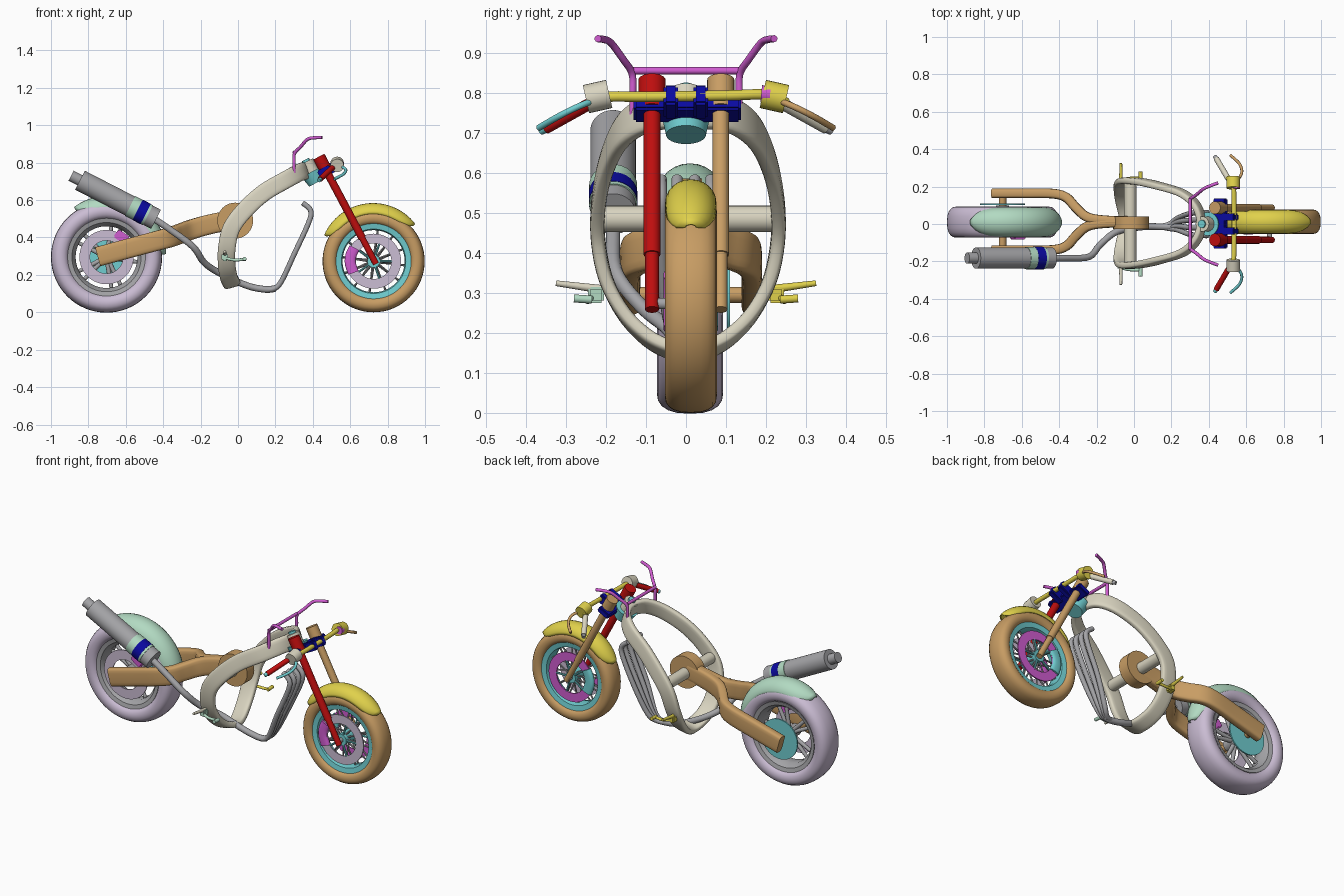
import bpy, bmesh, math
from mathutils import Vector, Matrix

if "Cube" in bpy.data.objects:
    bpy.data.objects.remove(bpy.data.objects["Cube"])

def lin(c):
    c /= 255
    return c / 12.92 if c <= 0.04045 else ((c + 0.055) / 1.055) ** 2.4

MATS = {}
for n, rgb in dict(tan=(200, 157, 100), lavender=(203, 189, 212), beige=(217, 212, 192), gray=(164, 164, 167),
                   red=(190, 14, 14), blue=(10, 10, 160), cyan=(112, 205, 208), mint=(178, 218, 194),
                   yellow=(224, 209, 75), magenta=(208, 92, 208)).items():
    MATS[n] = bpy.data.materials.new(n)
    MATS[n].diffuse_color = (*[lin(c) for c in rgb], 1)

def finish(name, bm, mat, angle=40):
    bmesh.ops.recalc_face_normals(bm, faces=bm.faces)
    me = bpy.data.meshes.new(name)
    bm.to_mesh(me)
    bm.free()
    me.shade_smooth()
    me.set_sharp_from_angle(angle=math.radians(angle))
    me.materials.append(MATS[mat])
    ob = bpy.data.objects.new(name, me)
    bpy.context.collection.objects.link(ob)
    return ob

def skin(bm, rings, wrap, loop=True):
    """Join successive rings of vertices with quads."""
    rows = [[bm.verts.new(p) for p in r] for r in rings]
    n, m = len(rows), len(rows[0])
    for i in range(n if wrap else n - 1):
        for j in range(m if loop else m - 1):
            a, b = rows[i], rows[(i + 1) % n]
            bm.faces.new((a[j], a[(j + 1) % m], b[(j + 1) % m], b[j]))
    return rows

def rod(name, p, q, r, mat, r2=None, segs=24):
    p, q = Vector(p), Vector(q)
    bm = bmesh.new()
    rot = (q - p).to_track_quat('Z', 'Y').to_matrix().to_4x4()
    bmesh.ops.create_cone(bm, cap_ends=True, segments=segs, radius1=r, radius2=r if r2 is None else r2,
                          depth=(q - p).length, matrix=Matrix.Translation((p + q) / 2) @ rot)
    return finish(name, bm, mat)

def box(name, c, size, mat, tilt=0, bevel=0.006):
    bm = bmesh.new()
    bmesh.ops.create_cube(bm, size=1, matrix=Matrix.Translation(c) @ Matrix.Rotation(tilt, 4, 'Y')
                          @ Matrix.Diagonal((*size, 1)))
    bmesh.ops.bevel(bm, geom=bm.edges[:], offset=bevel, segments=2, affect='EDGES')
    return finish(name, bm, mat)

def lathe(name, c, profile, mat, segs=64):
    """Spin a closed (radius, y) profile about a y axis through c."""
    bm = bmesh.new()
    skin(bm, [[(c[0] + r * math.cos(t), c[1] + y, c[2] + r * math.sin(t)) for r, y in profile]
              for t in (math.tau * i / segs for i in range(segs))], True)
    return finish(name, bm, mat)

def ring(name, c, r0, r1, y0, y1, mat):
    return lathe(name, c, [(r0, y0), (r1, y0), (r1, y1), (r0, y1)], mat)

def smooth_path(pts, closed, k=5):
    pts, out = [Vector(p) for p in pts], []
    n = len(pts)
    at = lambda i: pts[i % n] if closed else pts[max(0, min(n - 1, i))]
    for i in range(n if closed else n - 1):
        a, b, c, d = (at(i + j) for j in (-1, 0, 1, 2))
        for s in range(k):
            t = s / k
            out.append(0.5 * (2 * b + (c - a) * t + (2 * a - 5 * b + 4 * c - d) * t ** 2
                              + (3 * b - a - 3 * c + d) * t ** 3))
    return out if closed else out + [pts[-1]]

def sweep(name, pts, w, h, mat, up=None, closed=False, power=1.0, segs=12):
    """Sweep a (rounded) section; w lies along the up direction, h across it."""
    path = smooth_path(pts, closed)
    n, rings, a = len(path), [], Vector((0.31, 0.52, 0.8))
    for i, p in enumerate(path):
        nxt, prv = (path[(i + 1) % n], path[i - 1]) if closed else (path[min(i + 1, n - 1)], path[max(i - 1, 0)])
        T = (nxt - prv).normalized()
        a = up(p) if up else a
        a = (a - T * a.dot(T)).normalized()
        b = T.cross(a)
        sec = []
        for j in range(segs):
            t = math.tau * (j + 0.5) / segs
            c, s = math.cos(t), math.sin(t)
            sec.append(p + a * w * math.copysign(abs(c) ** power, c) + b * h * math.copysign(abs(s) ** power, s))
        rings.append(sec)
    bm = bmesh.new()
    rows = skin(bm, rings, closed)
    if not closed:
        bm.faces.new(rows[0])
        bm.faces.new(rows[-1])
    return finish(name, bm, mat, 45)

def tube(name, pts, r, mat):
    return sweep(name, pts, r, r, mat)

def tyre(name, c, R, rin, hw, mat):
    mid, half = (R + rin) / 2, (R - rin) / 2
    prof = []
    for i in range(20):
        t = math.tau * i / 20
        cs, sn = math.cos(t), math.sin(t)
        prof.append((mid + half * math.copysign(abs(cs) ** 0.85, cs), hw * math.copysign(abs(sn) ** 0.8, sn)))
    lathe(name, c, prof, mat)

def fender(name, c, R, drop, hw, a0, a1, mat):
    rows = []
    for i in range(33):
        t = i / 32
        k = max(0.05, 1 - abs(2 * t - 1) ** 6) ** 0.5   # rounded ends
        ang = math.radians(a0 + (a1 - a0) * t)
        row = []
        for j in range(13):
            u = math.pi * (j / 12 - 0.5)
            r = R - drop * (1 - math.cos(u)) * k - 0.012 * (2 * t - 1) ** 2
            row.append((c[0] + r * math.cos(ang), c[1] + hw * k * math.sin(u), c[2] + r * math.sin(ang)))
        rows.append(row)
    bm = bmesh.new()
    skin(bm, rows, False, False)
    ob = finish(name, bm, mat, 60)
    sol = ob.modifiers.new("thickness", 'SOLIDIFY')
    sol.thickness, sol.offset = 0.006, 0

REAR, FRONT = Vector((-0.703, 0.01, 0.295)), Vector((0.725, 0.012, 0.273))

def polar(c, r, deg, y=0):
    t = math.radians(deg)
    return c + Vector((r * math.cos(t), y, r * math.sin(t)))

# rear wheel
tyre("rear_tyre", REAR, 0.297, 0.195, 0.083, "lavender")
lathe("rear_rim", REAR, [(0.208, -0.066), (0.208, 0.066), (0.185, 0.06), (0.165, 0.03), (0.165, -0.03),
                         (0.185, -0.06)], "gray")
rod("rear_hub", REAR - Vector((0, 0.06, 0)), REAR + Vector((0, 0.09, 0)), 0.035, "gray")
for i in range(5):
    for d in (-9, 9):
        rod("rear_spoke", polar(REAR, 0.03, i * 72 + d), polar(REAR, 0.17, i * 72 + d), 0.013, "gray", 0.01, 10)
ring("rear_brake_disc", REAR, 0.088, 0.145, -0.08, -0.073, "lavender")
rod("rear_sprocket", REAR + Vector((0, 0.092, 0)), REAR + Vector((0, 0.1, 0)), 0.12, "cyan", segs=48)
rod("rear_axle", REAR - Vector((0, 0.155, 0)), REAR + Vector((0, 0.17, 0)), 0.02, "tan")
box("rear_caliper", polar(REAR, 0.135, 53, -0.076), (0.075, 0.035, 0.05), "magenta", 0.6)
fender("rear_fender", REAR, 0.328, 0.07, 0.077, 123, 3, "mint")

# front wheel
tyre("front_tyre", FRONT, 0.273, 0.19, 0.065, "tan")
lathe("front_rim", FRONT, [(0.207, -0.05), (0.207, 0.05), (0.172, 0.044), (0.166, 0.02), (0.166, -0.02),
                           (0.172, -0.044)], "cyan")
rod("front_hub", FRONT - Vector((0, 0.06, 0)), FRONT + Vector((0, 0.06, 0)), 0.034, "cyan")
rod("front_axle", FRONT - Vector((0, 0.1, 0)), FRONT + Vector((0, 0.085, 0)), 0.014, "gray")
for i in range(24):
    s = 1 if i % 2 else -1
    rod("front_spoke", polar(FRONT, 0.03, i * 15, 0.035 * s), polar(FRONT, 0.172, i * 15 + 8 * s, 0.01 * s),
        0.005, "gray", segs=8)
for s, disc, cal in ((-1, "lavender", "magenta"), (1, "magenta", "cyan")):
    ring("front_brake_disc", FRONT, 0.095, 0.147, s * 0.05, s * 0.057, disc)
    for i in range(5):
        rod("disc_carrier", polar(FRONT, 0.03, i * 72, s * 0.052), polar(FRONT, 0.1, i * 72, s * 0.052),
            0.006, "cyan", segs=8)
    sweep("front_caliper", [polar(FRONT, 0.125, a, s * 0.053) for a in (145, 165, 185, 210)], 0.03, 0.015, cal,
          up=lambda p: (p - FRONT) * Vector((1, 0, 1)).x + Vector((0, FRONT.y - p.y, 0)), power=0.7)
fender("front_fender", FRONT, 0.308, 0.055, 0.061, 152, 42, "yellow")

# main frame: one egg-shaped band closed through its mirror image
half = [(.36, 0, .755), (.335, .09, .75), (.26, .158, .71), (.14, .197, .64), (.04, .22, .55), (-.035, .226, .45),
        (-.06, .207, .34), (-.06, .162, .25), (-.05, .105, .19), (-.037, .05, .16), (-.03, 0, .15)]
loop = half + [(x, -y, z) for x, y, z in half[-2:0:-1]]
sweep("main_frame", [(x, y + 0.005, z) for x, y, z in loop], 0.047, 0.018, "beige",
      up=lambda p: Vector((p.x - 0.5, 0, p.z - 0.3)), closed=True, power=0.5, segs=16)
rod("frame_crossbar", (-0.02, -0.22, 0.485), (-0.02, 0.23, 0.485), 0.033, "beige")

# swingarm: round pivot, spine and two legs
rod("swingarm_pivot", (-0.015, -0.028, 0.49), (-0.015, 0.04, 0.49), 0.096, "tan", segs=40)
for s in (-1, 1):
    leg = [(-.75, .152, .297), (-.58, .152, .343), (-.43, .15, .383), (-.36, .128, .402), (-.31, .075, .42),
           (-.25, .025, .442), (-.16, .008, .468), (-.03, .004, .495)]
    sweep("swingarm_leg", [(x, 0.012 + s * y, z) for x, y, z in leg], 0.053, 0.026, "tan",
          up=lambda p: Vector((0, 0, 1)), power=0.45, segs=16)

# silencer in bands, then exhaust pipe and four headers
A, B = Vector((-0.845, -0.182, 0.706)), Vector((-0.45, -0.182, 0.503))
for name, t0, t1, r, mat in (("tail_tip", -.12, 0, .03, "gray"), ("body", 0, .68, .057, "gray"),
                             ("rear_band", .68, .78, .06, "mint"), ("bolt_band", .78, .89, .061, "blue"),
                             ("front_band", .89, .92, .06, "mint"), ("nose", .92, 1.03, .057, "gray")):
    rod("silencer_" + name, A.lerp(B, t0), A.lerp(B, t1), r, mat, segs=32)
tube("exhaust_pipe", [(-.45, -.182, .5), (-.36, -.182, .44), (-.24, -.175, .35), (-.18, -.11, .265),
                      (-.09, -.04, .205), (.05, -.015, .142), (.15, -.015, .122), (.2, -.015, .128)], 0.018, "gray")
for y in (-.062, -.022, .022, .062):
    tube("exhaust_header", [(.14, -.015, .123), (.19, -.012 + y * .2, .125), (.232, y * .5, .165),
                            (.3, y * .9, .31), (.378, y, .48), (.388, y, .545), (.345, y, .585)], 0.014, "gray")

# fork legs and steering head
TOP, BOT = Vector((0.432, 0, 0.832)), Vector((0.738, 0, 0.258))
D = (BOT - TOP).normalized()
TILT = -math.atan2(D.x, -D.z)
for y, mat in ((-0.085, "red"), (0.087, "tan")):
    o = Vector((0, y, 0))
    rod("fork_cap", TOP + o, TOP + D * 0.085 + o, 0.034, mat)
    rod("fork_upper", TOP + o, TOP.lerp(BOT, 0.76) + o, 0.021, mat)
    rod("fork_lower", TOP.lerp(BOT, 0.74) + o, BOT + o, 0.017, mat)
rod("head_cup", (0.395, 0, 0.752), (0.425, 0, 0.695), 0.063, "cyan", 0.05, 32)
rod("steering_head", (0.365, 0, 0.805), (0.41, 0, 0.72), 0.04, "beige")
rod("steering_nut", (0.36, 0, 0.816), (0.368, 0, 0.8), 0.021, "cyan")
box("fork_clamp", (0.462, 0.003, 0.757), (0.075, 0.268, 0.034), "blue", TILT)
for y in (-0.038, 0.037):
    box("bar_riser", (0.51, y, 0.777), (0.085, 0.036, 0.055), "blue", TILT)

# handlebar with grips, reservoirs and levers
tube("handlebar", [(.5, -.25, .768), (.53, -.2, .789), (.535, -.1, .79), (.535, .1, .793), (.53, .2, .795),
                   (.5, .25, .775)], 0.013, "yellow")
for s, grip, pot, lever in ((-1, "red", "beige", "cyan"), (1, "beige", "yellow", "tan")):
    rod("grip", (.505, s * .24, .773), (.44, s * .35, .712), 0.015, grip)
    rod("grip_end", (.44, s * .35, .712), (.432, s * .363, .705), 0.011, "cyan" if s < 0 else "gray")
    rod("reservoir", (.53, s * .192, .797), (.53, s * .25, .784), 0.036, pot)
    tube("lever", [(.54, s * .22, .785), (.575, s * .27, .765), (.565, s * .32, .74), (.515, s * .368, .712)],
         0.008, lever)
rod("lever_clamp", (.545, .188, .797), (.545, .21, .795), 0.022, "magenta")

# upper guard bar
for s in (-1, 1):
    tube("guard_upright", [(.3, s * .133, .745), (.3, s * .133, .80), (.302, s * .135, .848), (.335, s * .158, .885),
                           (.372, s * .188, .925), (.41, s * .205, .933), (.45, s * .22, .935)], 0.009, "magenta")
rod("guard_crossbar", (.3, -.135, .855), (.3, .135, .855), 0.009, "magenta")

# foot pegs and pedals
for s, peg, pedal in ((-1, "beige", "mint"), (1, "yellow", "yellow")):
    rod("foot_peg", (-.07, s * .205, .308), (-.07, s * .325, .324), 0.011, peg, 0.007)
    box("peg_mount", (-.07, s * .225, .295), (.035, .04, .04), pedal)
    tube("pedal_arm", [(-.07, s * .235, .29), (-.02, s * .245, .28), (.035, s * .245, .283)], 0.008, pedal)
    rod("pedal_toe", (.035, s * .235, .283), (.035, s * .28, .286), 0.01, pedal)

for m in bpy.data.materials:
    if m.users and not m.is_grease_pencil:
        m.use_nodes = True
        m.node_tree.nodes["Principled BSDF"].inputs["Base Color"].default_value = m.diffuse_color
